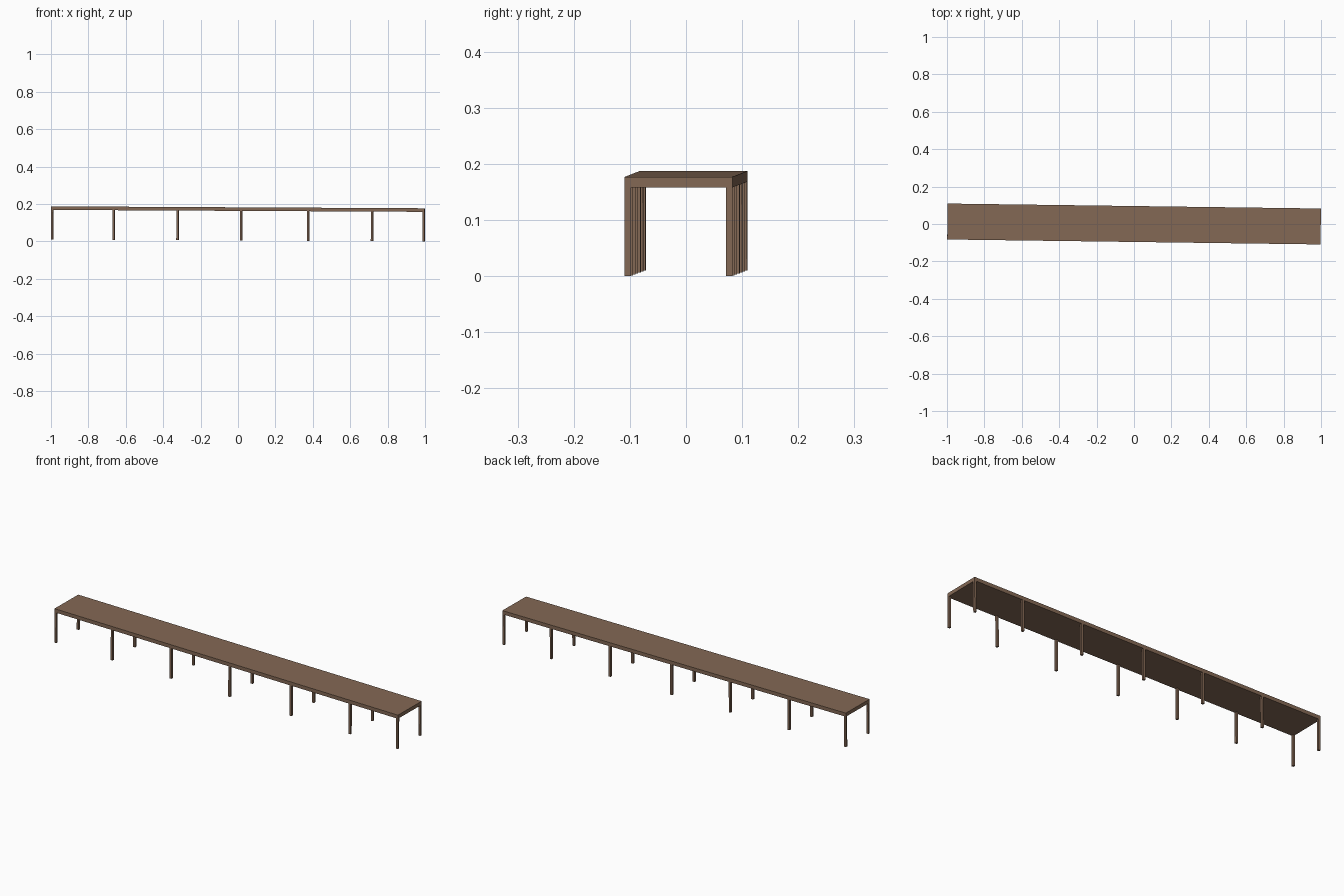
import bpy
from mathutils import Matrix

if "Cube" in bpy.data.objects:
    bpy.data.objects.remove(bpy.data.objects["Cube"])

L, W, H = 1.996, 0.192, 0.177      # overall length, width, height
DECK, LEG = 0.019, 0.011           # deck thickness, leg side
YAW, PITCH = -0.0133, 0.0052       # the model lies slightly askew

wood = bpy.data.materials.new("brown_wood")
wood.diffuse_color = (0.23, 0.14, 0.09, 1)
wood.use_nodes = True
wood.node_tree.nodes["Principled BSDF"].inputs["Base Color"].default_value = wood.diffuse_color

tilt = (Matrix.Translation((0, 0, H / 2 + PITCH * L / 2))
        @ Matrix.Rotation(YAW, 4, 'Z') @ Matrix.Rotation(PITCH, 4, 'Y'))


def box(name, size, centre):
    bpy.ops.mesh.primitive_cube_add(size=1)
    ob = bpy.context.object
    ob.name = name
    ob.data.transform(tilt @ Matrix.Translation(centre) @ Matrix.Diagonal((*size, 1)))
    ob.data.materials.append(wood)
    return ob


# Long flat deck
box("deck", (L, W, DECK), (0, 0, H / 2 - DECK / 2))

# Seven pairs of square legs, flush with the deck edges
end = L / 2 - LEG / 2
leg_h = H - DECK
for i, x in enumerate((-end, -0.665, -0.323, 0.018, 0.375, 0.717, end)):
    for side, s in (("front", -1), ("back", 1)):
        box(f"{side}_leg_{i + 1}", (LEG, LEG, leg_h),
            (x, s * (W - LEG) / 2, -H / 2 + leg_h / 2))
